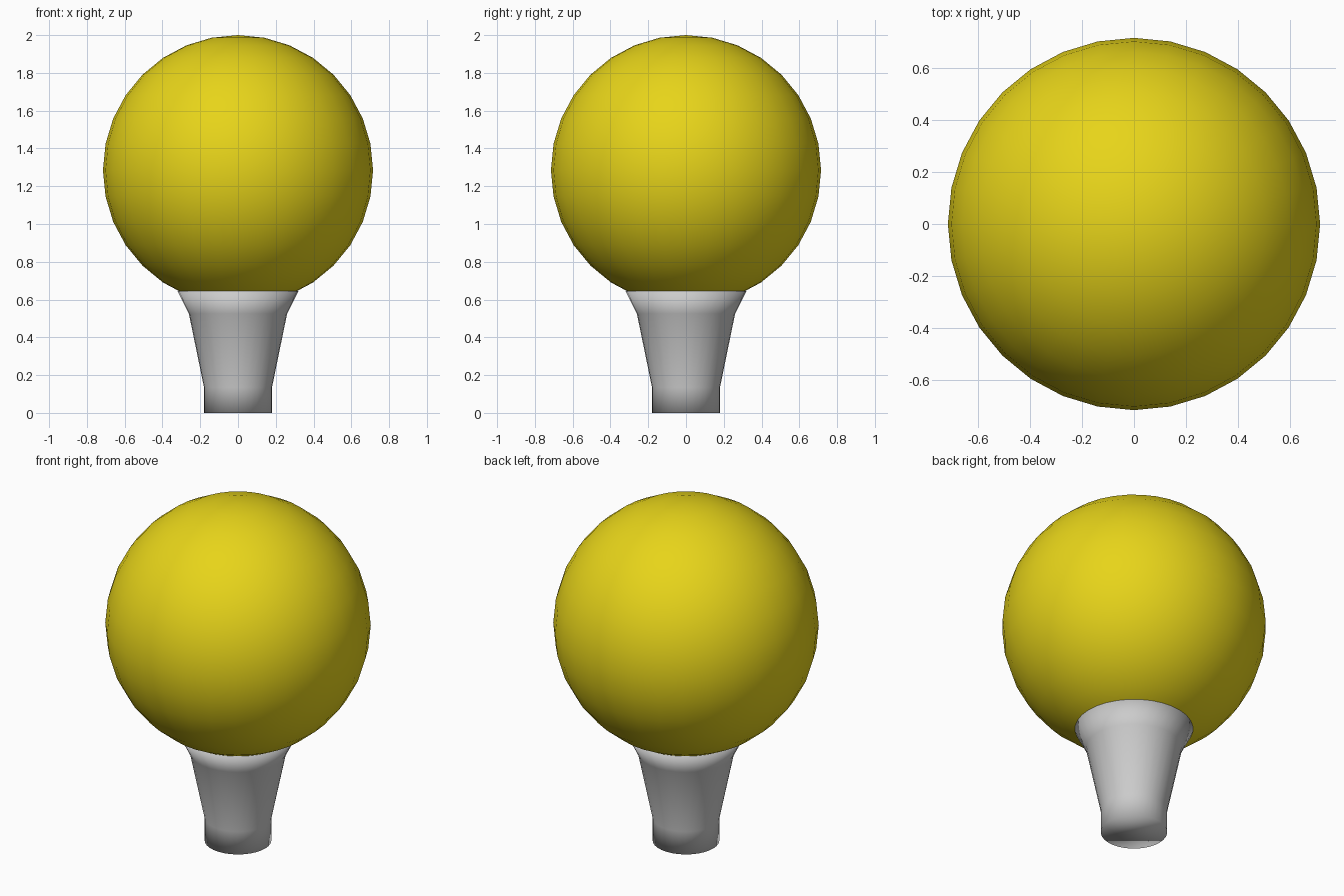
import bpy, bmesh, math

if "Cube" in bpy.data.objects:
    bpy.data.objects.remove(bpy.data.objects["Cube"])

SEGMENTS = 32


def finish(name, bm):
    """Turn a bmesh into a smooth-shaded object."""
    bmesh.ops.recalc_face_normals(bm, faces=bm.faces)
    mesh = bpy.data.meshes.new(name)
    bm.to_mesh(mesh)
    bm.free()
    mesh.polygons.foreach_set("use_smooth", [True] * len(mesh.polygons))
    obj = bpy.data.objects.new(name, mesh)
    bpy.context.collection.objects.link(obj)
    return obj


# Flared base, closed top and bottom, its rim touching the globe
bm = bmesh.new()
rings = []
for radius, z in [(0.18, 0), (0.18, 0.135), (0.26, 0.525), (0.32, 0.645)]:
    rings.append([bm.verts.new((radius * math.cos(2 * math.pi * i / SEGMENTS),
                                radius * math.sin(2 * math.pi * i / SEGMENTS), z))
                  for i in range(SEGMENTS)])
for low, high in zip(rings, rings[1:]):
    for i in range(SEGMENTS):
        j = (i + 1) % SEGMENTS
        bm.faces.new((low[i], low[j], high[j], high[i]))
bm.faces.new(rings[0])
bm.faces.new(rings[-1])
finish("base", bm)

# Round globe
bm = bmesh.new()
bmesh.ops.create_uvsphere(bm, u_segments=SEGMENTS, v_segments=16, radius=0.715)
bmesh.ops.translate(bm, verts=bm.verts, vec=(0, 0, 1.285))
globe = finish("globe", bm)

yellow = bpy.data.materials.new("yellow")
yellow.diffuse_color = (0.8, 0.66, 0.01, 1)
yellow.use_nodes = True
yellow.node_tree.nodes["Principled BSDF"].inputs["Base Color"].default_value = yellow.diffuse_color
globe.data.materials.append(yellow)
